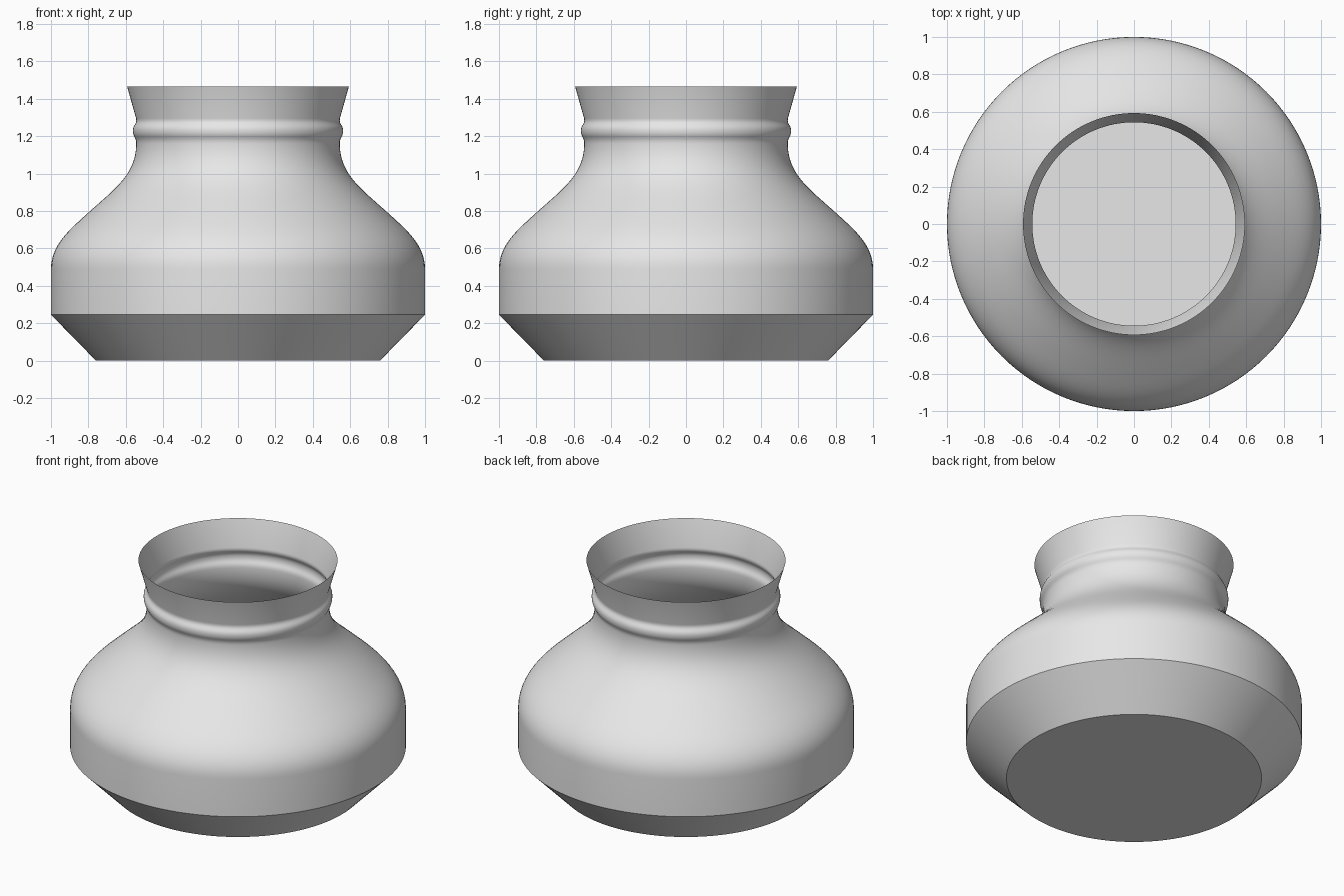
import bpy, bmesh, math
from mathutils import Vector
from mathutils.geometry import interpolate_bezier

cube = bpy.data.objects.get("Cube")
if cube:
    bpy.data.objects.remove(cube, do_unlink=True)

SIDES = 128


def curve(p0, h0, h1, p1, steps):
    """Points along one profile curve, without its first point."""
    pts = interpolate_bezier(*[Vector((r, 0, z)) for r, z in (p0, h0, h1, p1)], steps + 1)
    return [(p.x, p.z) for p in pts[1:]]


# Wall profile as (radius, height): chamfered foot and straight belly
profile = [(0.76, 0), (1, 0.245), (1, 0.49)]
# Rounded shoulder sweeping into the neck
profile += curve((1, 0.49), (1, 0.62), (0.9, 0.7), (0.79, 0.8), 14)
profile += curve((0.79, 0.8), (0.65, 0.925), (0.545, 1.0), (0.544, 1.16), 14)
# Raised bead around the neck
profile += curve((0.544, 1.16), (0.544, 1.195), (0.562, 1.195), (0.562, 1.23), 8)
profile += curve((0.562, 1.23), (0.562, 1.26), (0.538, 1.265), (0.545, 1.295), 8)
# Flared lip
profile.append((0.593, 1.465))

# Revolve the profile into a thin open wall and close the floor
bm = bmesh.new()
rings = []
for r, z in profile:
    angles = [math.tau * i / SIDES for i in range(SIDES)]
    rings.append([bm.verts.new((r * math.cos(a), r * math.sin(a), z)) for a in angles])
for low, high in zip(rings, rings[1:]):
    for i in range(SIDES):
        j = (i + 1) % SIDES
        bm.faces.new((low[i], low[j], high[j], high[i]))
bm.faces.new(reversed(rings[0]))
mesh = bpy.data.meshes.new("pot")
bm.to_mesh(mesh)
bm.free()

# Plain grey material
grey = bpy.data.materials.new("light grey")
grey.use_nodes = True
grey.diffuse_color = (0.8, 0.8, 0.8, 1)
grey.node_tree.nodes["Principled BSDF"].inputs["Base Color"].default_value = grey.diffuse_color
mesh.materials.append(grey)

pot = bpy.data.objects.new("pot", mesh)
bpy.context.collection.objects.link(pot)
bpy.ops.object.select_all(action="DESELECT")
pot.select_set(True)
bpy.context.view_layer.objects.active = pot
bpy.ops.object.shade_smooth_by_angle(angle=math.radians(30))
